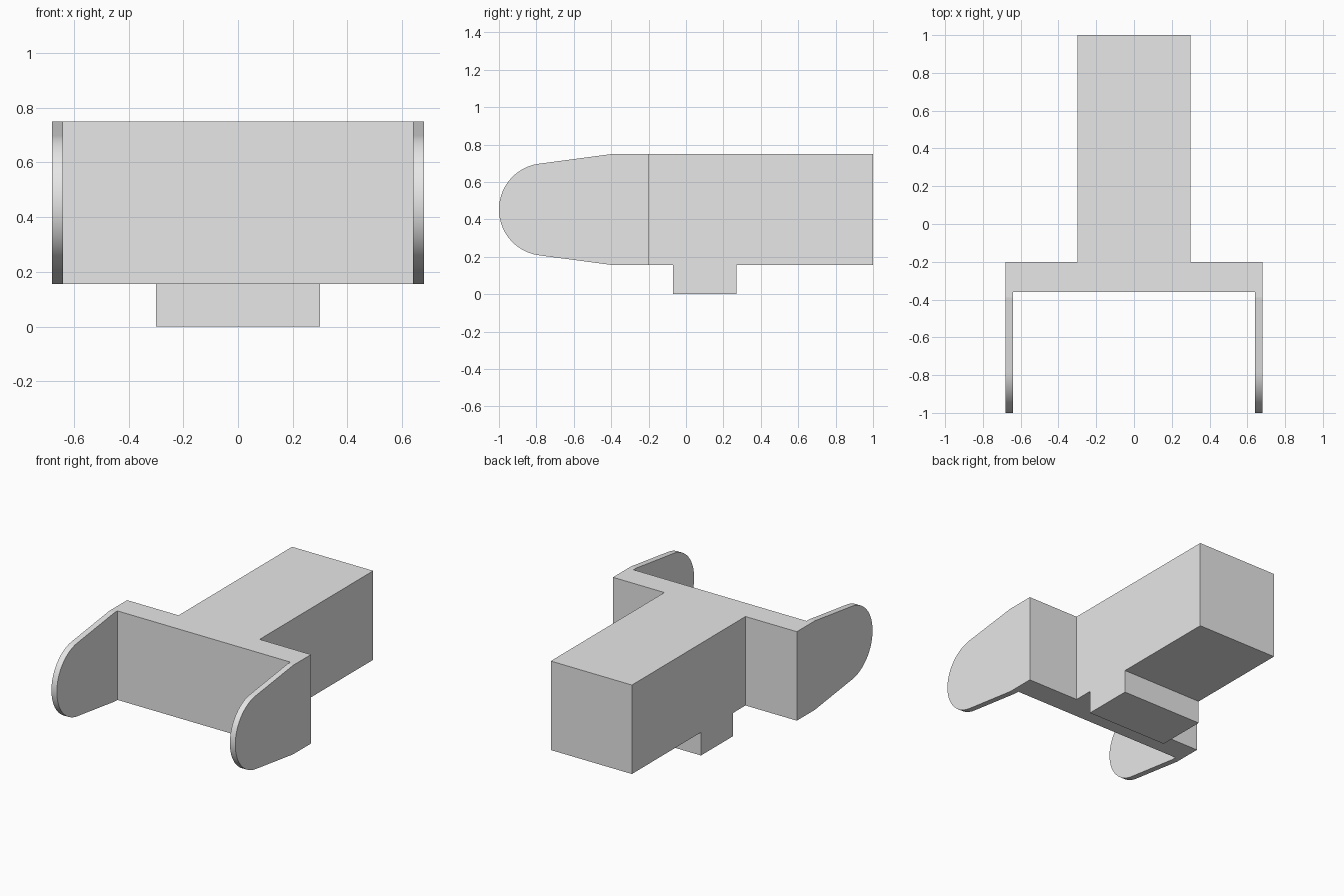
import bpy, bmesh
from math import sin, cos, radians
from mathutils import Vector

default = bpy.data.objects.get("Cube")
if default:
    bpy.data.objects.remove(default, do_unlink=True)


def prism(name, points, direction):
    """Closed solid: a flat outline pushed along a direction."""
    bm = bmesh.new()
    face = bm.faces.new([bm.verts.new(p) for p in points])
    extruded = bmesh.ops.extrude_face_region(bm, geom=[face])["geom"]
    verts = [v for v in extruded if isinstance(v, bmesh.types.BMVert)]
    bmesh.ops.translate(bm, verts=verts, vec=Vector(direction))
    bmesh.ops.recalc_face_normals(bm, faces=bm.faces[:])
    mesh = bpy.data.meshes.new(name)
    bm.to_mesh(mesh)
    bm.free()
    obj = bpy.data.objects.new(name, mesh)
    bpy.context.collection.objects.link(obj)
    return obj


# Plan outline: rear stem, crossbar and two thin side plates
half = [(0.30, 1.0), (0.30, -0.20), (0.68, -0.20),
        (0.68, -1.2), (0.64, -1.2), (0.64, -0.36)]
plan = half + [(-x, y) for x, y in reversed(half)]
body = prism("bracket_body", [(x, y, -0.2) for x, y in plan], (0, 0, 1.2))

# Side outline: tapered rounded nose, straight top, foot underneath
bottom, top = 0.155, 0.75
mid = (bottom + top) / 2
radius, nose_y, taper, steps = 0.247, -0.753, 7.1, 44
side = [(-0.39, top)]
for i in range(steps + 1):
    a = radians(90 + taper + (180 - 2 * taper) * i / steps)
    side.append((nose_y + radius * cos(a), mid + radius * sin(a)))
side += [(-0.39, bottom), (-0.07, bottom), (-0.07, 0), (0.27, 0),
         (0.27, bottom), (1.2, bottom), (1.2, top)]
cutter = prism("side_outline_cutter", [(-1, y, z) for y, z in side], (2, 0, 0))
cutter.hide_render = True

# Keep only what both outlines share
mod = body.modifiers.new("side_shape", "BOOLEAN")
mod.operation = "INTERSECT"
mod.solver = "EXACT"
mod.object = cutter
bpy.ops.object.select_all(action="DESELECT")
body.select_set(True)
bpy.context.view_layer.objects.active = body
bpy.ops.object.modifier_apply(modifier=mod.name)
bpy.data.objects.remove(cutter, do_unlink=True)

# Plain grey finish, smooth only around the rounded noses
grey = bpy.data.materials.new("light_grey")
grey.use_nodes = True
colour = (0.8, 0.8, 0.8, 1)
grey.diffuse_color = colour
grey.node_tree.nodes["Principled BSDF"].inputs["Base Color"].default_value = colour
body.data.materials.clear()
body.data.materials.append(grey)
bpy.ops.object.shade_smooth_by_angle(angle=radians(5))
